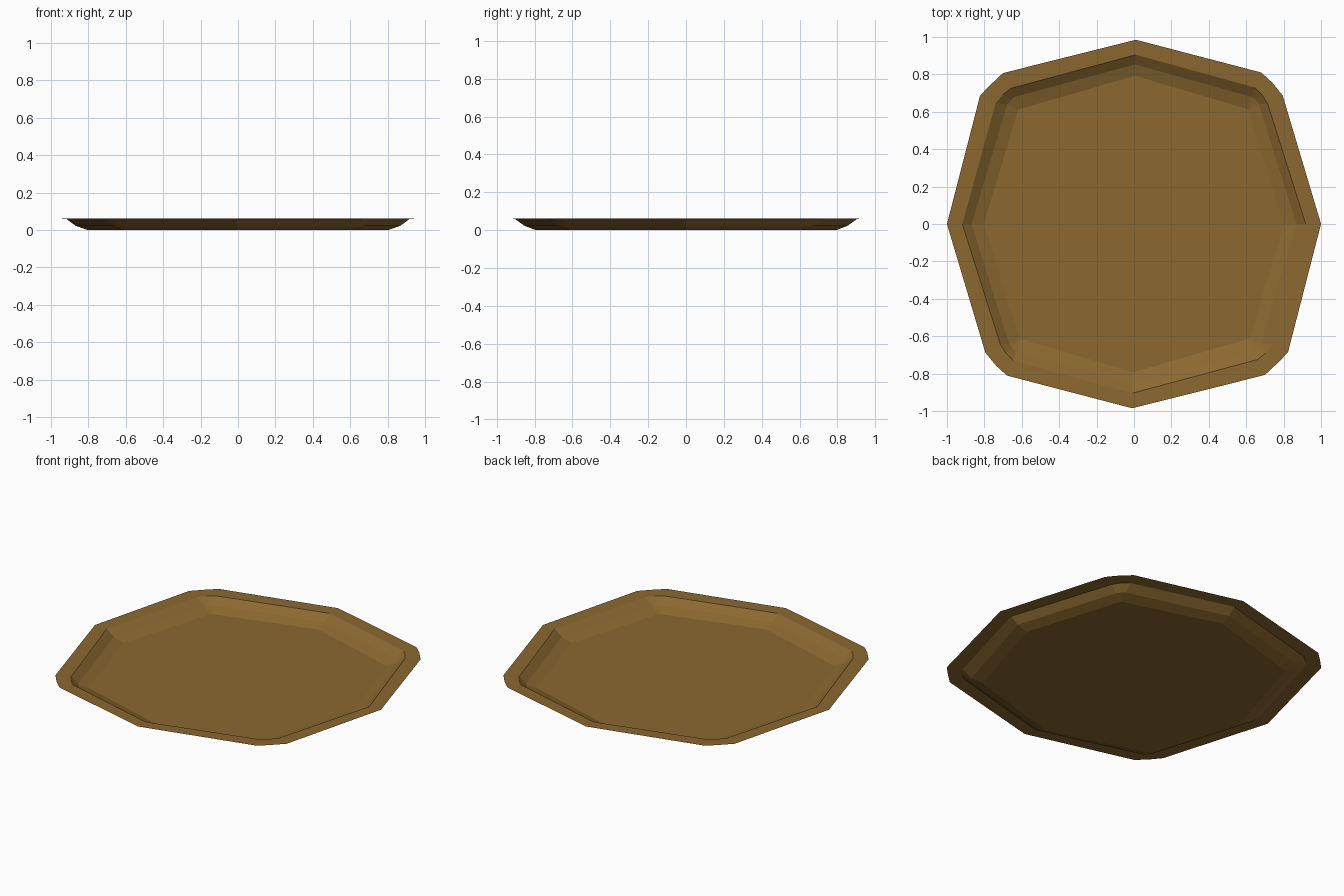
import bpy, bmesh

if "Cube" in bpy.data.objects:
    bpy.data.objects.remove(bpy.data.objects["Cube"])

# Half outlines (each completed by a 180 degree turn): x, y
RIM = [(1, 0), (.795, .687), (.738, .757), (.68, .81),
       (.01, .985), (-.70, .807), (-.763, .748), (-.823, .687)]
LIP = [(.918, 0), (.714, .645), (.685, .69), (.645, .73),
       (.01, .905), (-.66, .725), (-.703, .69), (-.74, .645)]
BEND = [(.868, 0), (.668, .64), (.65, .665), (.628, .68),
        (.005, .853), (-.638, .68), (-.66, .66), (-.678, .64)]
FLOOR = [(.803, 0), (.612, .608), (.61, .612), (.606, .614),
         (.005, .793), (-.612, .614), (-.617, .612), (-.62, .608)]


def ring(bm, half, z):
    pts = half + [(-x, -y) for x, y in half]
    return [bm.verts.new((x, y, z)) for x, y in pts]


# Plate: thin sheet with flat rim, two-step wall and flat floor
bm = bmesh.new()
rings = [ring(bm, h, z) for h, z in
         ((RIM, .062), (LIP, .06), (BEND, .023), (FLOOR, 0))]
for a, b in zip(rings, rings[1:]):
    for i in range(len(a)):
        j = (i + 1) % len(a)
        bm.faces.new((a[i], a[j], b[j], b[i]))
bm.faces.new(rings[-1])
mesh = bpy.data.meshes.new("plate")
bm.normal_update()
bm.to_mesh(mesh)
bm.free()

mat = bpy.data.materials.new("brown")
mat.diffuse_color = (.26, .14, .03, 1)
mat.use_nodes = True
mat.node_tree.nodes["Principled BSDF"].inputs["Base Color"].default_value = mat.diffuse_color
mesh.materials.append(mat)
plate = bpy.data.objects.new("plate", mesh)
bpy.context.collection.objects.link(plate)
